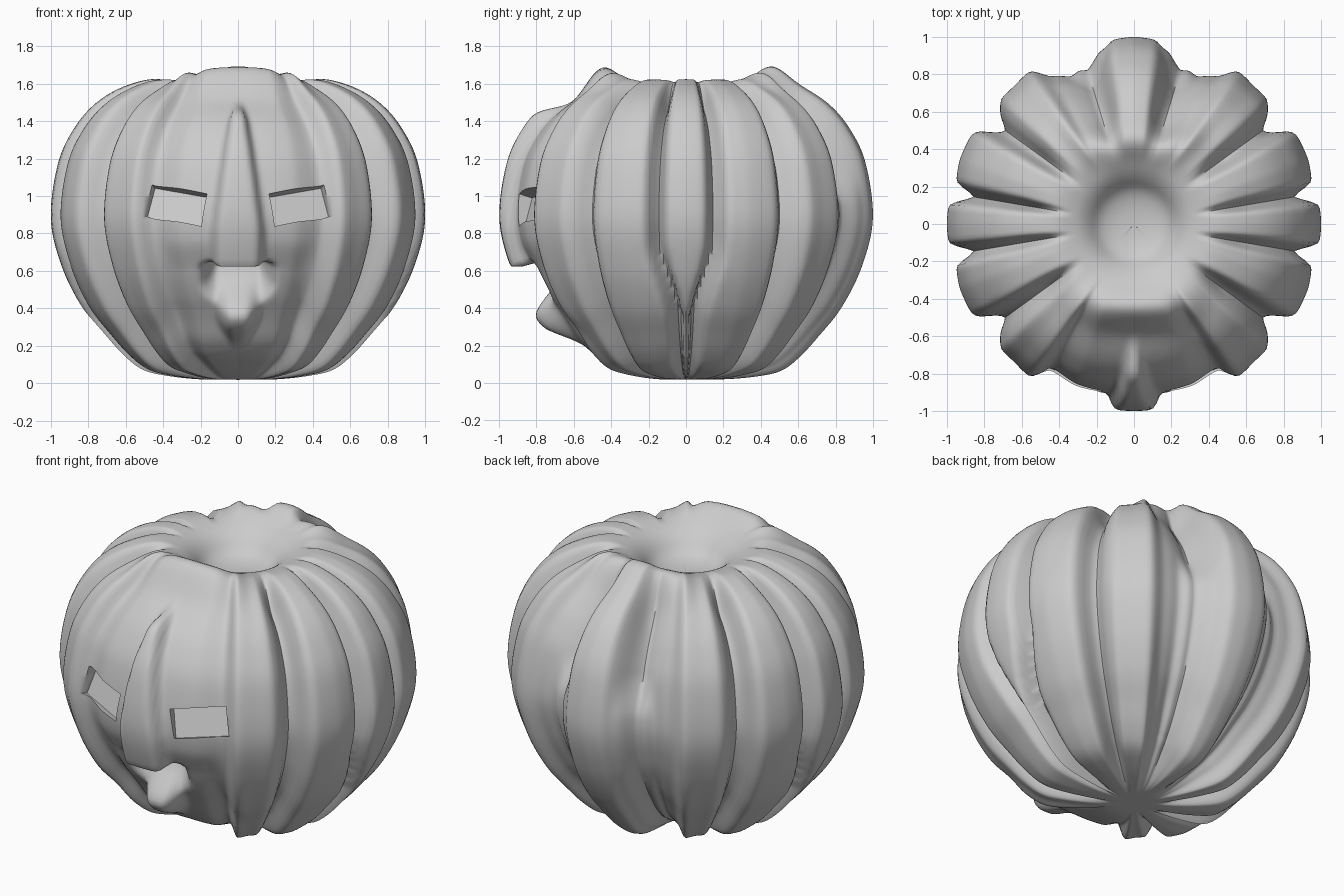
import bpy, bmesh, math
from mathutils import Vector, Matrix

if "Cube" in bpy.data.objects:
    bpy.data.objects.remove(bpy.data.objects["Cube"])

NT, NP = 300, 140

# Outer rib profile (radius, height), bottom centre to the dished top
PROFILE = [(0, .02), (.2, .02), (.38, .035), (.51, .065), (.61, .14), (.71, .25), (.83, .4),
           (.94, .62), (1, .88), (.96, 1.18), (.87, 1.37), (.755, 1.5), (.61, 1.585),
           (.45, 1.625), (.32, 1.6), (.25, 1.56), (.18, 1.49), (.1, 1.46), (0, 1.45)]
# Cross-section: (angle from +x towards front or back, radius)
SIDE = [(0, 1), (6, .995), (8, .93), (9.5, .84), (11, .90), (13, .975), (20, .992),
        (29, .99), (31, .97), (33, .89), (36, .84), (39, .92), (43, .975), (49, .975), (56, .99)]
FRONT = SIDE + [(59.5, .90), (63, .90), (70, .92), (80, .915), (90, .91)]
BACK = SIDE + [(60, .91), (64, .88), (69, .83), (73, .78), (77, .84), (81, .95), (83, .99), (90, 1)]


def smooth(a, b, v):
    # eased ramp from 0 at a to 1 at b (falling when a > b)
    t = max(0.0, min(1.0, (v - a) / (b - a)))
    return t * t * (3 - 2 * t)


def section(a, z):
    table = BACK if a > 0 else FRONT
    b = abs(a)
    # the side ribs taper to a point near the base
    k = 9.5 * (.2 + .8 * smooth(.25, .75, z))
    if b < k:
        b = b / k * 9.5
    elif b < 20:
        b = 9.5 + (b - k) / (20 - k) * 10.5
    for (a0, r0), (a1, r1) in zip(table, table[1:]):
        if b <= a1 + 1e-6:
            r = r0 + (r1 - r0) * (b - a0) / (a1 - a0)
            break
    # swellings low in the wide back grooves
    if a > 60:
        r += .07 * smooth(66, 72, a) * smooth(82, 77, a) * smooth(1.25, .95, z)
    return r


def resample(pts, n):
    # Catmull-Rom curve, evenly spaced by length
    p = [Vector(q) for q in pts]
    p = [2 * p[0] - p[1]] + p + [2 * p[-1] - p[-2]]
    dense = []
    for i in range(1, len(p) - 2):
        a, b, c, d = p[i - 1:i + 3]
        for k in range(40):
            t = k / 40
            dense.append(.5 * (2 * b + (c - a) * t + (2 * a - 5 * b + 4 * c - d) * t * t
                               + (3 * b - a - 3 * c + d) * t ** 3))
    dense.append(p[-2])
    acc = [0]
    for a, b in zip(dense, dense[1:]):
        acc.append(acc[-1] + (b - a).length)
    out, j = [], 0
    for i in range(n + 1):
        s = acc[-1] * i / n
        while j < len(acc) - 2 and acc[j + 1] < s:
            j += 1
        out.append(dense[j].lerp(dense[j + 1], (s - acc[j]) / (acc[j + 1] - acc[j])))
    return out


def surface_offset(a, r, z):
    # Distance from the outer profile: ribs, then nose, cheeks, mouth and chin
    d = section(a, z) - 1
    if z > .85:
        d *= smooth(.33, .66, r)
    else:
        d *= smooth(.1, .55, r)
    if a < -50:
        x = r * math.cos(math.radians(a))
        front = 1 - smooth(.36, .5, x)
        d -= .025 * front * smooth(.75, .55, z) * smooth(.15, .35, z)
        w = .135 * max(0, min(1, (1.6 - z) / .78)) ** .8
        if z > .60 and w > 0:
            nose = (1 - smooth(w * .8, w + .025, x)) * smooth(1.59, 1.42, z)
            d += (-.002 - d) * nose
        elif z <= .60:
            wm = .065 + .15 * smooth(.28, .48, z)
            bowl = 1 - smooth(wm * .7, wm + .02, x)
            d -= .16 * bowl * smooth(.33, .54, z)
            wc = .02 + .10 * smooth(.1, .32, z)
            chin = (1 - smooth(wc * .3, wc + .03, x)) * smooth(.45, .35, z) * smooth(.12, .32, z)
            d += (.01 - d) * chin
    return d


prof = resample(PROFILE, NP)
bm = bmesh.new()
rings = []
for i in range(1, NP):
    r, z = prof[i]
    t = (prof[i + 1] - prof[i - 1]).normalized()
    nr, nz = t.y, -t.x
    ring = []
    for j in range(NT):
        th = 2 * math.pi * j / NT
        c, s = math.cos(th), math.sin(th)
        a = math.degrees(math.atan2(s, abs(c)))
        d = surface_offset(a, r, z)
        rr, zz = r + nr * d, z + nz * d
        x, y = rr * c, rr * s
        # raised crests across the top, front and back
        if z > 1.3:
            crest = .09 - .02 * smooth(70, 82, a)
            zz += crest * math.exp(-((abs(y) - .46) / .11) ** 2) * (1 - smooth(.18, .42, abs(x)))
        ring.append(bm.verts.new((x, y, max(zz, 0.005))))
    rings.append(ring)
for lo, hi in zip(rings, rings[1:]):
    for j in range(NT):
        k = (j + 1) % NT
        bm.faces.new((lo[j], lo[k], hi[k], hi[j]))
bot = bm.verts.new((0, 0, prof[0].y))
top = bm.verts.new((0, 0, prof[-1].y))
for j in range(NT):
    k = (j + 1) % NT
    bm.faces.new((bot, rings[0][k], rings[0][j]))
    bm.faces.new((top, rings[-1][j], rings[-1][k]))
for _ in range(3):
    bmesh.ops.smooth_vert(bm, verts=bm.verts, factor=.35, use_axis_x=True, use_axis_y=True, use_axis_z=True)
bmesh.ops.recalc_face_normals(bm, faces=bm.faces)
me = bpy.data.meshes.new("pumpkin_body")
bm.to_mesh(me)
bm.free()
body = bpy.data.objects.new("pumpkin_body", me)
bpy.context.collection.objects.link(body)

# Slanted eye sockets, cut by a mirrored pair of boxes
bm = bmesh.new()
for side in (1, -1):
    d = Vector((-.27 * side, .9, -.3)).normalized()
    u = Vector((.30 * side, 0, .08))
    u = (u - d * u.dot(d)).normalized()
    v = d.cross(u)
    cen = Vector((.315 * side, -.79, .935)) - d * .25
    m = Matrix((u * .32, d * .5, v * .17)).transposed().to_4x4()
    m.translation = cen
    bmesh.ops.create_cube(bm, size=1, matrix=m)
bmesh.ops.recalc_face_normals(bm, faces=bm.faces)
me = bpy.data.meshes.new("eye_cutter")
bm.to_mesh(me)
bm.free()
cutter = bpy.data.objects.new("eye_cutter", me)
bpy.context.collection.objects.link(cutter)
cutter.hide_render = True
cutter.hide_set(True)
mod = body.modifiers.new("eyes", 'BOOLEAN')
mod.operation, mod.solver, mod.object = 'DIFFERENCE', 'EXACT', cutter

bpy.context.view_layer.objects.active = body
body.select_set(True)
bpy.ops.object.modifier_apply(modifier="eyes")
bpy.data.objects.remove(cutter)
bpy.ops.object.shade_smooth_by_angle(angle=math.radians(50))
